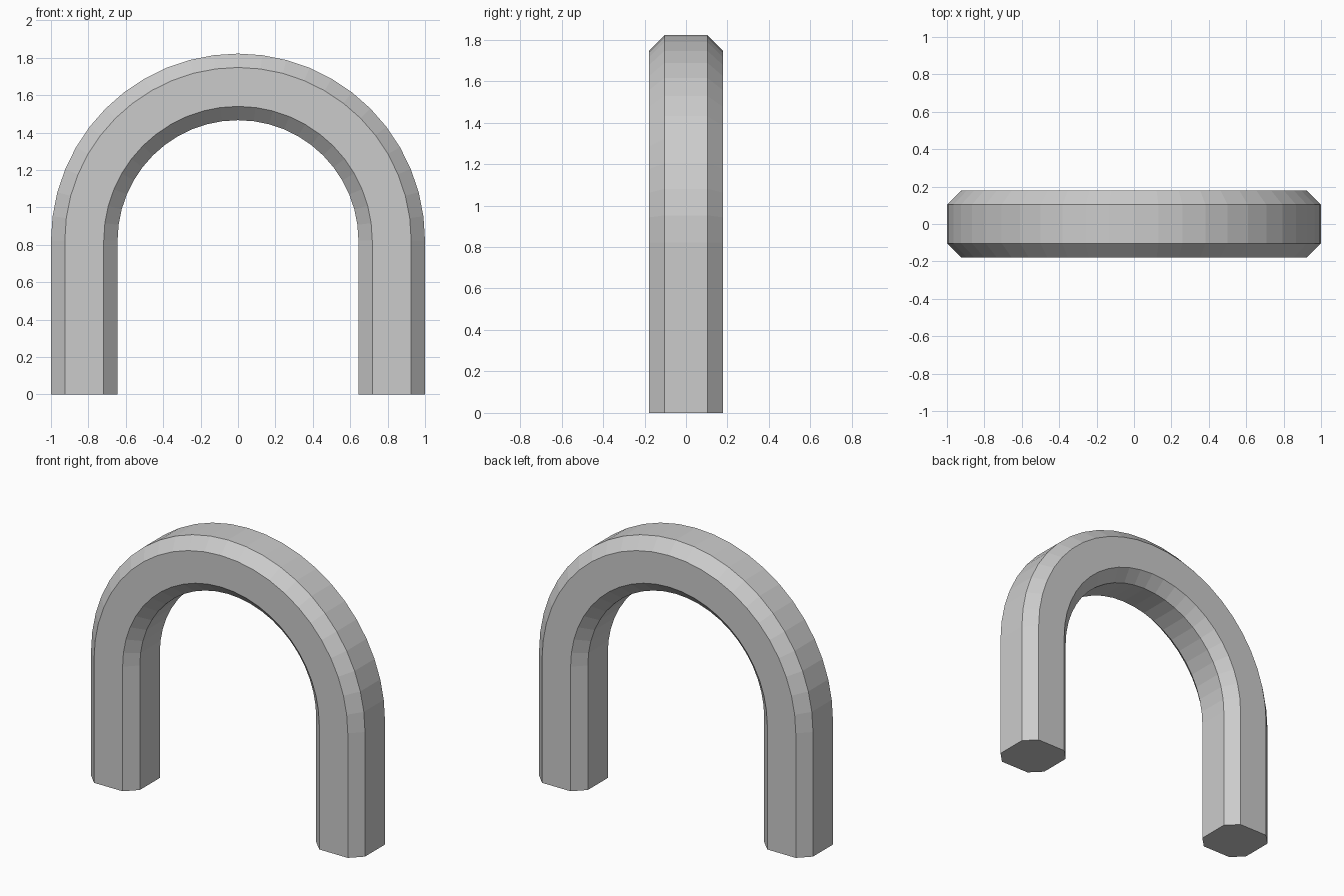
import bpy, bmesh
from math import cos, sin, pi

if "Cube" in bpy.data.objects:
    bpy.data.objects.remove(bpy.data.objects["Cube"])

SPRING_Z = 0.822   # height where the legs meet the half-round
MID_R = 0.822      # radius of the arch centre line
HALF = 0.178       # half thickness of the bar
FLAT = 0.104       # half width of each flat face between chamfers
SEGMENTS = 24

# Chamfered square cross-section: (radial offset, y)
section = [(HALF, -FLAT), (HALF, FLAT), (FLAT, HALF), (-FLAT, HALF),
           (-HALF, FLAT), (-HALF, -FLAT), (-FLAT, -HALF), (FLAT, -HALF)]

# Stations along the arch: right foot, half-round, left foot
stations = [(0.0, 0.0)]
stations += [(pi * i / SEGMENTS, SPRING_Z) for i in range(SEGMENTS + 1)]
stations += [(pi, 0.0)]

bm = bmesh.new()
rings = []
for angle, z in stations:
    rings.append([bm.verts.new(((MID_R + r) * cos(angle), y, z + (MID_R + r) * sin(angle)))
                  for r, y in section])

# Bar sides
n = len(section)
for a, b in zip(rings, rings[1:]):
    for i in range(n):
        j = (i + 1) % n
        bm.faces.new((a[i], a[j], b[j], b[i]))

# Feet
bm.faces.new(rings[0])
bm.faces.new(rings[-1])
for v in rings[0] + rings[-1]:
    v.co.z = 0.0
bmesh.ops.recalc_face_normals(bm, faces=bm.faces)

mesh = bpy.data.meshes.new("arch")
bm.to_mesh(mesh)
bm.free()
bpy.context.collection.objects.link(bpy.data.objects.new("arch", mesh))
